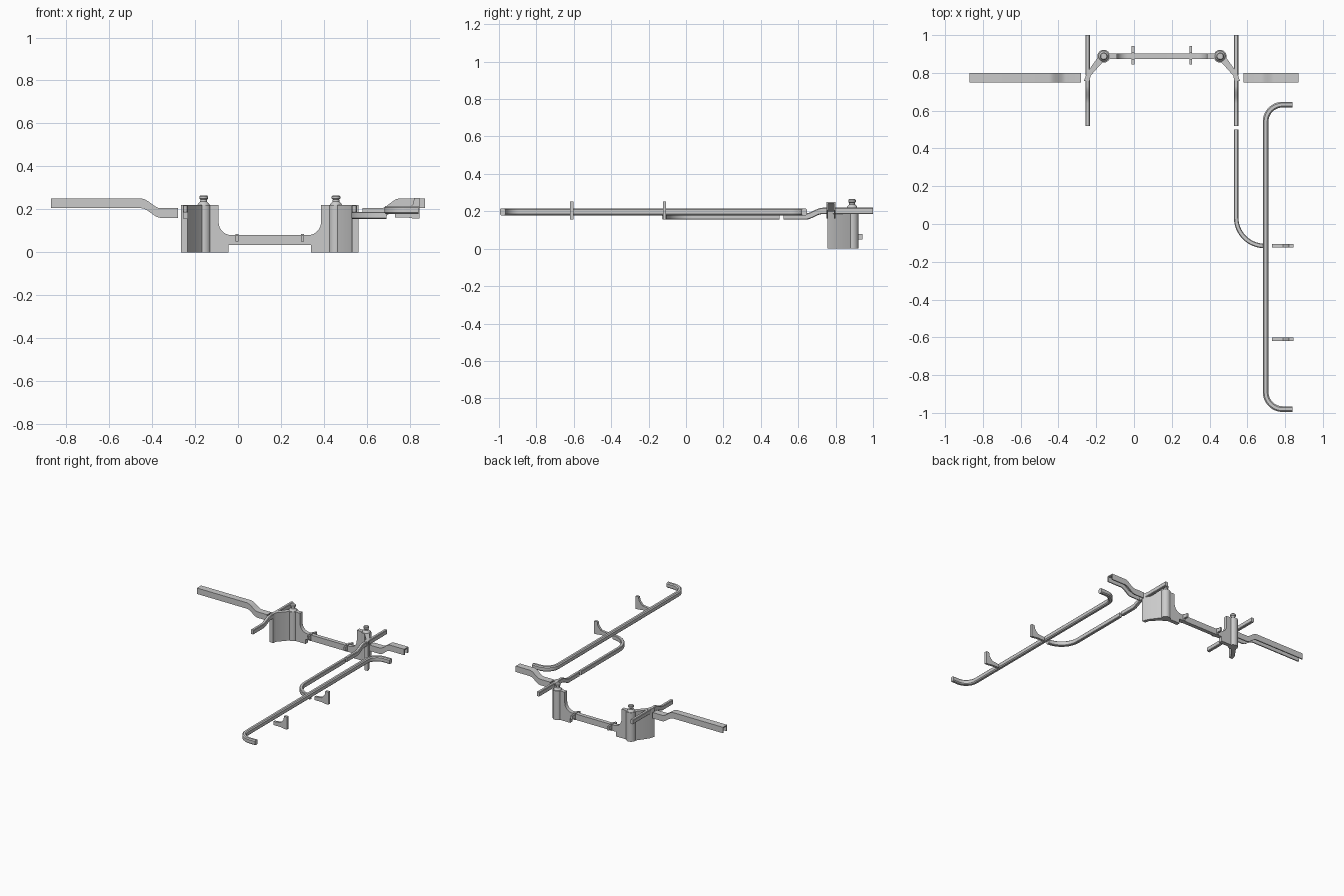
import bpy, bmesh, math
from mathutils import Vector

if "Cube" in bpy.data.objects:
    bpy.data.objects.remove(bpy.data.objects["Cube"])

MID = 0.148  # symmetry line of the two-column wall


def finish(name, bm, smooth=True):
    bmesh.ops.recalc_face_normals(bm, faces=bm.faces)
    me = bpy.data.meshes.new(name)
    bm.to_mesh(me)
    bm.free()
    ob = bpy.data.objects.new(name, me)
    bpy.context.collection.objects.link(ob)
    if smooth:
        bpy.ops.object.select_all(action='DESELECT')
        ob.select_set(True)
        bpy.context.view_layer.objects.active = ob
        bpy.ops.object.shade_smooth_by_angle(angle=math.radians(35))
    return ob


def sweep(name, path, profile):
    """Carry a (side, up) profile along a path, keeping up vertical."""
    bm = bmesh.new()
    pts = [Vector(p) for p in path]
    rings = []
    for i, p in enumerate(pts):
        t = pts[min(i + 1, len(pts) - 1)] - pts[max(i - 1, 0)]
        side = Vector((t.y, -t.x, 0)).normalized()
        rings.append([bm.verts.new(p + side * s + Vector((0, 0, u))) for s, u in profile])
    n = len(profile)
    for a, b in zip(rings, rings[1:]):
        for j in range(n):
            bm.faces.new((a[j], a[(j + 1) % n], b[(j + 1) % n], b[j]))
    bm.faces.new(rings[0])
    bm.faces.new(rings[-1])
    return finish(name, bm)


def prism(name, pts, vec):
    """Extrude a flat 3D outline along a vector."""
    bm = bmesh.new()
    f = bm.faces.new([bm.verts.new(p) for p in pts])
    r = bmesh.ops.extrude_face_region(bm, geom=[f])
    vs = [g for g in r['geom'] if isinstance(g, bmesh.types.BMVert)]
    bmesh.ops.translate(bm, verts=vs, vec=vec)
    return finish(name, bm)


def lathe(name, x, y, prof, n=24):
    bm = bmesh.new()
    rings = [[bm.verts.new((x + r * math.cos(2 * math.pi * k / n),
                            y + r * math.sin(2 * math.pi * k / n), z)) for k in range(n)]
             for r, z in prof]
    for a, b in zip(rings, rings[1:]):
        for k in range(n):
            bm.faces.new((a[k], a[(k + 1) % n], b[(k + 1) % n], b[k]))
    bm.faces.new(rings[0])
    bm.faces.new(rings[-1])
    return finish(name, bm)


def arc(cx, cy, r, a0, a1, n=12):
    return [(cx + r * math.cos(math.radians(a0 + (a1 - a0) * i / n)),
             cy + r * math.sin(math.radians(a0 + (a1 - a0) * i / n))) for i in range(n + 1)]


def ease(a, b, za, zb, n=8):
    """Smooth step of height between two stations."""
    return [(a + (b - a) * i / n, za + (zb - za) * (3 - 2 * i / n) * (i / n) ** 2)
            for i in range(n + 1)]


def bar(w, h, c):
    w, h = w / 2, h / 2
    return [(-w, c - h), (c - w, -h), (w - c, -h), (w, c - h),
            (w, h - c), (w - c, h), (c - w, h), (-w, h - c)]


def channel(w, h, t):
    w, h = w / 2, h / 2
    return [(-w, -h), (t - w, -h), (t - w, h - t), (w - t, h - t),
            (w - t, -h), (w, -h), (w, h), (-w, h)]


# wide rails left and right, open underneath
wide = channel(0.05, 0.045, 0.008)
left = [(-0.87, 0.228)] + ease(-0.45, -0.36, 0.228, 0.183) + [(-0.28, 0.183)]
right = [(0.58, 0.183)] + ease(0.665, 0.75, 0.183, 0.228) + [(0.87, 0.228)]
sweep("left_wide_rail", [(x, 0.775, z) for x, z in left], wide)
sweep("right_wide_rail", [(x, 0.775, z) for x, z in right], wide)

# long handrail with turned-in ends
path = ([(0.84, -0.98)] + arc(0.787, -0.89, 0.09, 270, 180)
        + [(0.697, -0.26)] + arc(0.787, 0.542, 0.09, 180, 90) + [(0.84, 0.632)])
sweep("long_rail", [(x, y, 0.197) for x, y in path], bar(0.03, 0.038, 0.007))

# curved branch rail
slim = bar(0.024, 0.034, 0.004)
path = [(0.541, 0.50)] + arc(0.691, 0.034, 0.15, 180, 270, 16)
sweep("branch_rail", [(x, y, 0.172) for x, y in path], slim)

# wall brackets: arm flaring into an upright plate
side = [(0.73, 0.162), (0.79, 0.162), (0.82, 0.157), (0.845, 0.157),
        (0.845, 0.253), (0.82, 0.253), (0.815, 0.225), (0.79, 0.195), (0.73, 0.188)]
for i, y in enumerate((-0.115, -0.61)):
    prism(f"bracket_{i}", [(x, y - 0.009, z) for x, z in side], (0, 0.018, 0))

# mirrored column assemblies
for tag, m in (("left", lambda x: x), ("right", lambda x: 2 * MID - x)):
    # side bars
    low = [(0.52, 0.172)] + ease(0.64, 0.73, 0.172, 0.202) + [(0.765, 0.202)]
    sweep(tag + "_front_bar", [(m(-0.245), y, z) for y, z in low], slim)
    sweep(tag + "_back_bar", [(m(-0.245), y, 0.202) for y in (0.785, 1.0)], slim)
    # angled wall panel
    panel = [(-0.265, 0.757), (-0.235, 0.757), (-0.23, 0.785),
             (-0.145, 0.88), (-0.175, 0.905), (-0.25, 0.80)]
    prism(tag + "_angled_wall", [(m(x), y, 0) for x, y in panel], (0, 0, 0.22))
    # round post and its cap
    lathe(tag + "_post", m(-0.16), 0.888, [(0.034, 0), (0.034, 0.22)])
    lathe(tag + "_cap", m(-0.16), 0.888, [(0.028, 0.22), (0.026, 0.226), (0.016, 0.236),
          (0.015, 0.245), (0.02, 0.25), (0.02, 0.26), (0.016, 0.265)])
    # clip on the cross beam
    clip = [(-0.012, 0.036), (0.002, 0.036), (0.002, 0.086), (-0.012, 0.086)]
    prism(tag + "_beam_clip", [(m(x), 0.868, z) for x, z in clip], (0, 0.042, 0))
    lathe_pts = [(-0.012, 0.05), (0.002, 0.05), (0.002, 0.078), (-0.012, 0.078)]
    prism(tag + "_clip_pin", [(m(x), 0.845, z) for x, z in lathe_pts], (0, 0.098, 0))

# cross beam: low span with curved shoulders at both ends
half = [(-0.16, 0.0), (-0.16, 0.22), (-0.09, 0.22)] + arc(-0.03, 0.14, 0.06, 180, 270, 10)
half_low = [(-0.044, 0.035), (-0.044, 0.0)]
outline = half + [(2 * MID - x, z) for x, z in reversed(half)]
outline += [(2 * MID - x, z) for x, z in reversed(half_low)] + half_low
prism("cross_beam", [(x, 0.873, z) for x, z in outline], (0, 0.03, 0))
